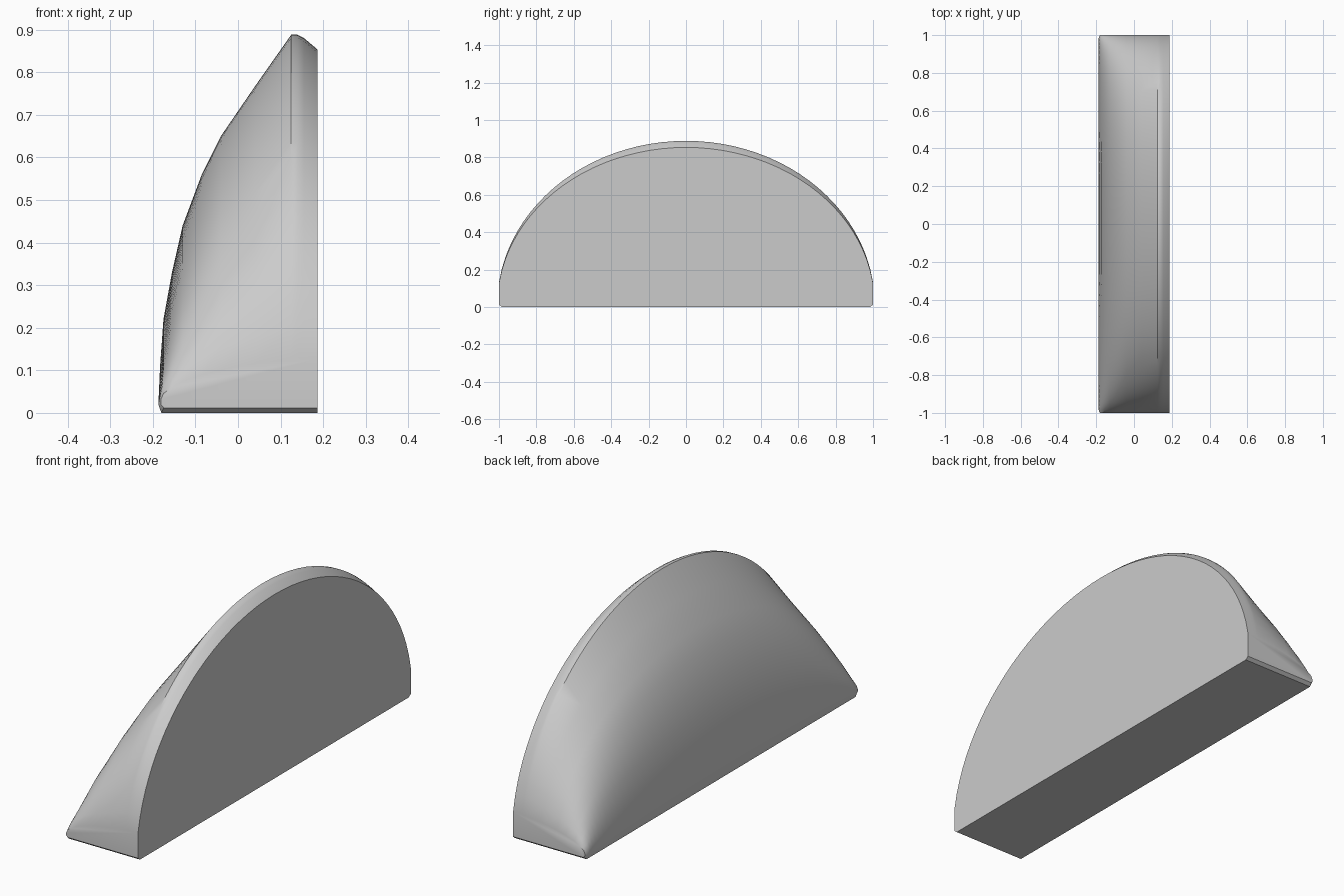
import bpy, bmesh, math

if "Cube" in bpy.data.objects:
    bpy.data.objects.remove(bpy.data.objects["Cube"], do_unlink=True)

# Plain grey material
grey = bpy.data.materials.new("plain_grey")
grey.use_nodes = True
colour = (0.6, 0.6, 0.6, 1)
grey.diffuse_color = colour
grey.node_tree.nodes["Principled BSDF"].inputs["Base Color"].default_value = colour

# Middle cross-section of the sloping shell: (x, height), back edge to flat face
PROFILE = [(-0.187, 0.02), (-0.183, 0.11), (-0.175, 0.22), (-0.155, 0.33),
           (-0.13, 0.44), (-0.085, 0.56), (-0.04, 0.65), (0.04, 0.767),
           (0.125, 0.888), (0.14, 0.888), (0.155, 0.88), (0.187, 0.853)]
FOOT, TOP, CHAMFER = 0.02, 0.888, 0.015


def arch(y):
    """Height of the rounded outline at a given y."""
    return 0.008 + 0.88 * math.sqrt(1 - (y / 1.01) ** 2)


def section(bm, y):
    """One closed slice of the body, scaled to the arch height."""
    scale = (arch(y) - FOOT) / (TOP - FOOT)
    floor = 0.012 if abs(y) > 0.99 else 0
    inset = 0.006 if abs(y) > 0.99 else 0
    points = [(max(x, -0.187 + inset), FOOT + (z - FOOT) * scale) for x, z in PROFILE]
    points += [(0.187, floor), (-0.18 + inset, floor)]
    return [bm.verts.new((x, y, z)) for x, z in points]


# Lofted body: slices packed closer together towards the ends
steps = 48
stations = [math.sin(math.pi * (i / steps - 0.5)) for i in range(steps + 1)]
stations = [-1, CHAMFER - 1] + [y for y in stations if abs(y) < 0.98] + [1 - CHAMFER, 1]

bm = bmesh.new()
rings = [section(bm, y) for y in stations]
for a, b in zip(rings, rings[1:]):
    for i in range(len(a)):
        j = (i + 1) % len(a)
        bm.faces.new((a[i], a[j], b[j], b[i]))
bm.faces.new(rings[0])
bm.faces.new(rings[-1])
bmesh.ops.recalc_face_normals(bm, faces=bm.faces)

mesh = bpy.data.meshes.new("domed_wedge")
bm.to_mesh(mesh)
bm.free()
mesh.materials.append(grey)
body = bpy.data.objects.new("domed_wedge", mesh)
bpy.context.collection.objects.link(body)

# Smooth shell with crisp borders at the flat faces
bpy.context.view_layer.objects.active = body
body.select_set(True)
bpy.ops.object.shade_smooth_by_angle(angle=math.radians(35))
